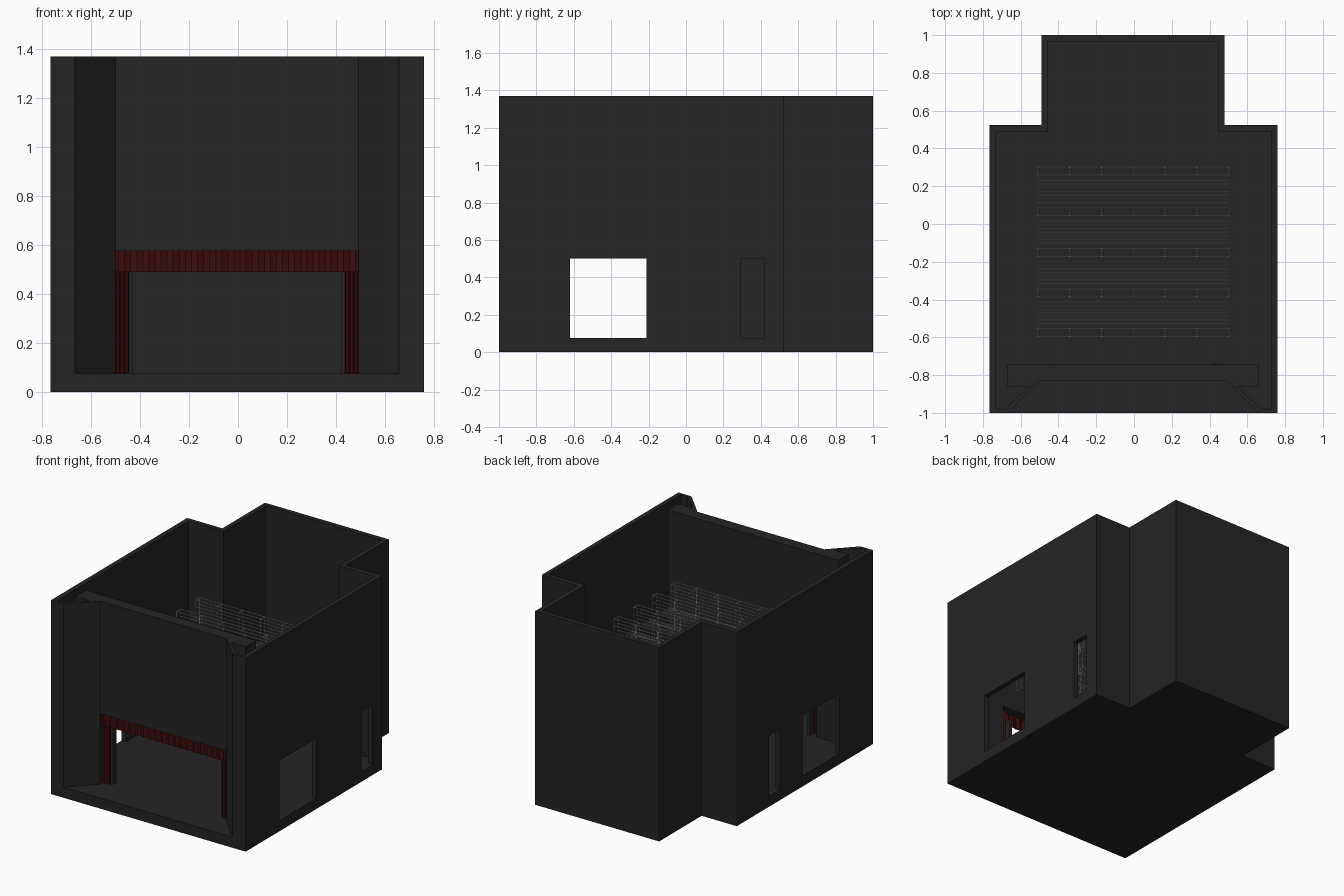
import bpy, bmesh, math

if "Cube" in bpy.data.objects:
    bpy.data.objects.remove(bpy.data.objects["Cube"])

def material(name, col):
    m = bpy.data.materials.new(name)
    m.diffuse_color = (*col, 1)
    m.use_nodes = True
    m.node_tree.nodes["Principled BSDF"].inputs["Base Color"].default_value = m.diffuse_color
    return m

BLACK = material("matte black", (0.018, 0.018, 0.018))
RED = material("deep red", (0.05, 0.004, 0.004))
STEEL = material("light steel", (0.45, 0.45, 0.45))

H, FLOOR = 1.37, 0.075

def finish(bm, name, mat):
    bmesh.ops.recalc_face_normals(bm, faces=bm.faces)
    me = bpy.data.meshes.new(name)
    bm.to_mesh(me)
    bm.free()
    me.materials.append(mat)
    ob = bpy.data.objects.new(name, me)
    bpy.context.collection.objects.link(ob)
    return ob

def prism(name, pts, z0, z1, mat):
    """Extrude a plan outline from z0 to z1."""
    bm = bmesh.new()
    f = bm.faces.new([bm.verts.new((x, y, z0)) for x, y in pts])
    new = bmesh.ops.extrude_face_region(bm, geom=[f])["geom"]
    bmesh.ops.translate(bm, vec=(0, 0, z1 - z0),
                        verts=[g for g in new if isinstance(g, bmesh.types.BMVert)])
    return finish(bm, name, mat)

def rect(x0, x1, y0, y1):
    return [(x0, y0), (x1, y0), (x1, y1), (x0, y1)]

def cut(target, cutter):
    mod = target.modifiers.new("cut", "BOOLEAN")
    mod.operation, mod.solver, mod.object = "DIFFERENCE", "EXACT", cutter
    cutter.hide_render = True
    bpy.context.view_layer.objects.active = target
    bpy.ops.object.modifier_apply(modifier=mod.name)
    bpy.data.objects.remove(cutter)

def flip(pts):
    """Mirror a plan outline to the other side of the stage."""
    return [(-x - 0.008, y) for x, y in pts]

# Building shell: stepped plan, hollow above the floor slab, open top
shell = prism("building_shell", [(-.765, -1), (.76, -1), (.76, .525), (.48, .525),
              (.48, 1), (-.49, 1), (-.49, .525), (-.765, .525)], 0, H, BLACK)
cut(shell, prism("inside_cutter", [(-.73, -.98), (.727, -.98), (.727, .49), (.445, .49),
              (.445, .965), (-.455, .965), (-.455, .49), (-.73, .49)], FLOOR, 2, BLACK))
cut(shell, prism("front_cutter", rect(-.665, .66, -1.1, -.9), FLOOR, 2, BLACK))
# Wing openings on both sides and one narrow door on each side
for x0, x1, y0, y1 in [(.7, .8, -.62, -.21), (-.8, -.7, -.62, -.21),
                       (.7, .8, .295, .42), (-.8, -.7, .04, .165)]:
    cut(shell, prism("opening_cutter", rect(x0, x1, y0, y1), FLOOR, .5, BLACK))

# Proscenium: angled side panels with piers, and the wall above the opening
pier = [(-.665, -1), (-.5, -.83), (-.5, -.745), (-.67, -.745),
        (-.67, -.86), (-.555, -.86), (-.69, -.985)]
prism("left_proscenium_panel", pier, FLOOR, H, BLACK)
prism("right_proscenium_panel", flip(pier), FLOOR, H, BLACK)
prism("proscenium_wall", rect(-.5, .492, -.83, -.745), .575, H, BLACK)

# Pleated red curtains, with black masking tabs behind the side ones
def curtain(name, x0, x1, y, z0, z1, pleat, depth):
    n = max(8, round((x1 - x0) / pleat) * 4)
    row = [(x0 + (x1 - x0) * i / n, y + depth * math.sin(i * math.pi / 2))
           for i in range(n + 1)]
    back = [(x, yy + .006) for x, yy in reversed(row)]
    prism(name, row + back, z0, z1, RED)

curtain("valance", -.5, .492, -.815, .49, .575, .05, .004)
curtain("left_curtain", -.5, -.445, -.795, FLOOR, .575, .02, .006)
curtain("right_curtain", .437, .492, -.795, FLOOR, .575, .02, .006)
tab = rect(-.452, -.43, -.785, -.742)
prism("left_masking_tab", tab, FLOOR, .49, BLACK)
prism("right_masking_tab", flip(tab), FLOOR, .49, BLACK)

# Overhead rigging: rows of box trusses with thin pipes hung between
def bar(bm, a, b, t):
    """Square bar along one axis from a to b."""
    lo = [min(p, q) - t for p, q in zip(a, b)]
    hi = [max(p, q) + t for p, q in zip(a, b)]
    v = bmesh.ops.create_cube(bm, size=1)["verts"]
    for w in v:
        w.co = [l if c < 0 else h for c, l, h in zip(w.co, lo, hi)]

X0, X1, ZB, ZT = -.51, .502, .62, .96
rows = [.28, .065, -.15, -.365, -.575]
posts = [X0 + (X1 - X0) * i / 6 for i in range(7)]
levels = [ZB + (ZT - ZB) * i / 7 for i in range(8)]
for k, y in enumerate(rows):
    bm = bmesh.new()
    for s in (-.021, .021):
        for z in levels:
            bar(bm, (X0, y + s, z), (X1, y + s, z), .0025)
        for x in posts:
            bar(bm, (x, y + s, ZB), (x, y + s, ZT), .0025)
    for x in posts:
        for z in (ZB, ZT):
            bar(bm, (x, y - .021, z), (x, y + .021, z), .0025)
    finish(bm, f"rigging_truss_{k + 1}", STEEL)

bm = bmesh.new()
for a, b in zip(rows, rows[1:]):
    for i in range(7):
        y = a + (b - a) * (.23 + .54 * i / 6)
        bar(bm, (X0, y, .8), (X1, y, .8), .002)
finish(bm, "rigging_pipes", STEEL)
